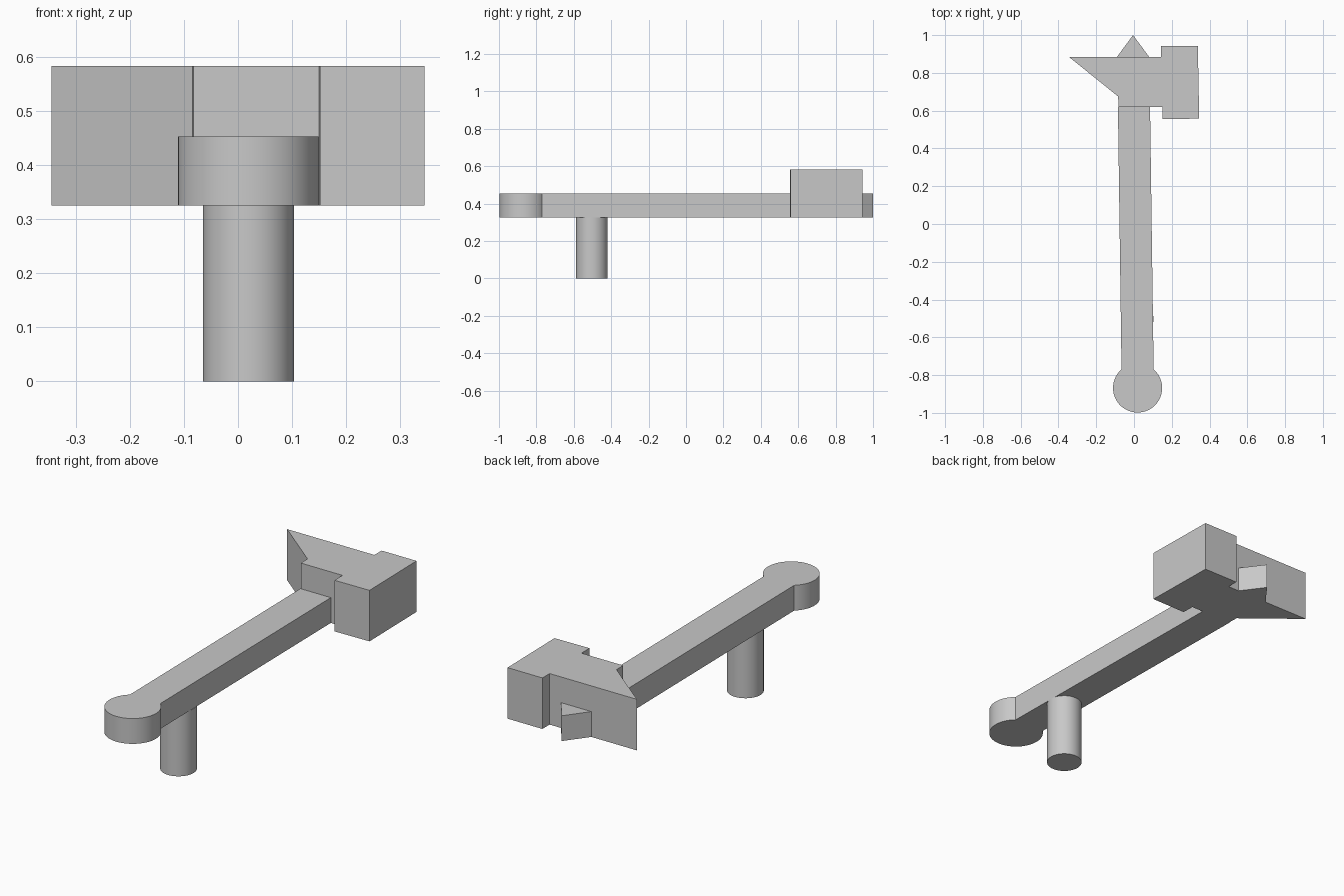
import bpy, bmesh, math

default = bpy.data.objects.get("Cube")
if default:
    bpy.data.objects.remove(default, do_unlink=True)

# Single plain grey material
grey = bpy.data.materials.new("plain_grey")
grey.use_nodes = True
colour = (0.58, 0.58, 0.58, 1)
grey.diffuse_color = colour
grey.node_tree.nodes["Principled BSDF"].inputs["Base Color"].default_value = colour

BASE, HANDLE_TOP, HEAD_TOP = 0.325, 0.453, 0.583


def circle(cx, cy, radius, start=0.0, sweep=math.tau, count=64):
    """Points along an arc, counter-clockwise."""
    return [(cx + radius * math.cos(start + sweep * i / count),
             cy + radius * math.sin(start + sweep * i / count)) for i in range(count)]


def extrude(name, outline, bottom, top, smooth=False):
    """Turn a flat outline into a solid prism."""
    bm = bmesh.new()
    face = bm.faces.new([bm.verts.new((x, y, bottom)) for x, y in outline])
    result = bmesh.ops.extrude_face_region(bm, geom=[face])
    moved = [v for v in result["geom"] if isinstance(v, bmesh.types.BMVert)]
    bmesh.ops.translate(bm, verts=moved, vec=(0, 0, top - bottom))
    bmesh.ops.recalc_face_normals(bm, faces=bm.faces)
    mesh = bpy.data.meshes.new(name)
    bm.to_mesh(mesh)
    bm.free()
    mesh.materials.append(grey)
    obj = bpy.data.objects.new(name, mesh)
    bpy.context.collection.objects.link(obj)
    if smooth:
        bpy.ops.object.select_all(action="DESELECT")
        obj.select_set(True)
        bpy.context.view_layer.objects.active = obj
        bpy.ops.object.shade_smooth_by_angle(angle=math.radians(30))
    return obj


# Handle and rounded pommel share one outline
cx, cy, radius = 0.019, -0.868, 0.13
half = math.asin(0.085 / radius)
arc = circle(cx, cy, radius, math.pi / 2 + half, math.tau - 2 * half)
arc.append((cx + 0.085, cy + radius * math.cos(half)))
extrude("handle", arc + [(0.085, 0.62), (-0.085, 0.62)], BASE, HANDLE_TOP, smooth=True)

# Head: pointed claw on one side, square striking block on the other
extrude("hammer_head", [
    (-0.345, 0.885), (-0.084, 0.675), (-0.082, 0.62), (0.15, 0.62), (0.152, 0.555),
    (0.345, 0.558), (0.338, 0.943), (0.143, 0.943), (0.143, 0.885)], BASE, HEAD_TOP)

# Small wedge at the back of the head
extrude("back_spike", [(-0.09, 0.885), (0.08, 0.885), (-0.005, 1.0)], BASE, HANDLE_TOP)

# Peg under the handle
extrude("peg", circle(0.0195, -0.503, 0.084), 0, BASE, smooth=True)
